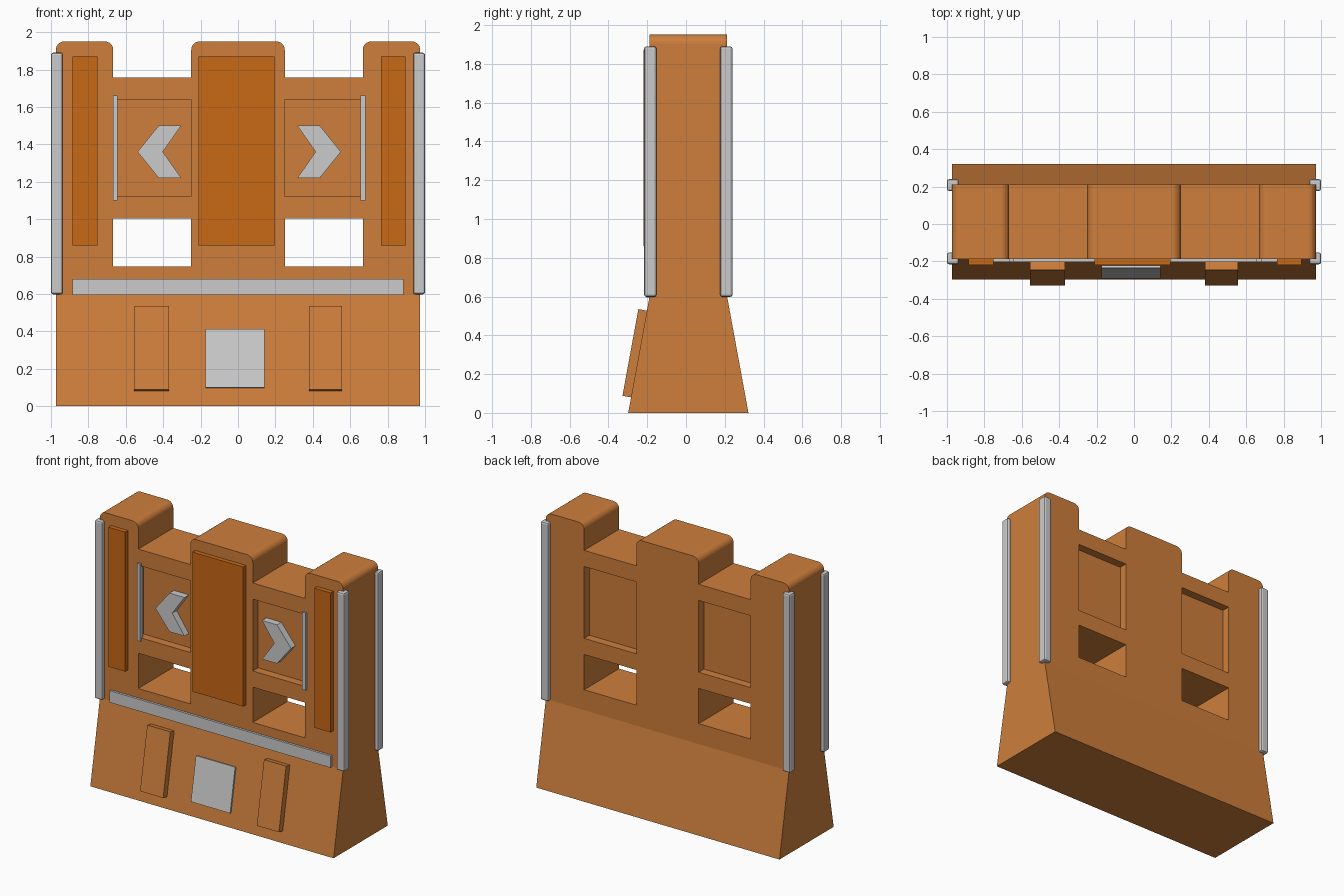
import bpy, bmesh, math

if "Cube" in bpy.data.objects:
    bpy.data.objects.remove(bpy.data.objects["Cube"])

YC = 0.012                       # middle of the wall in depth
FRONT, BACK = YC - 0.2, YC + 0.2
W = 0.974                        # half width of the wall
SLOPE = math.atan2(0.11, 0.6)    # lean of the flared base


def material(name, rgb):
    m = bpy.data.materials.new(name)
    m.diffuse_color = (*rgb, 1)
    m.use_nodes = True
    m.node_tree.nodes["Principled BSDF"].inputs["Base Color"].default_value = m.diffuse_color
    return m


ORANGE = material("orange", (0.62, 0.21, 0.045))
DEEP = material("deep_orange", (0.58, 0.14, 0.008))


def finish(name, bm, mat=None):
    bmesh.ops.recalc_face_normals(bm, faces=bm.faces[:])
    me = bpy.data.meshes.new(name)
    bm.to_mesh(me)
    bm.free()
    ob = bpy.data.objects.new(name, me)
    bpy.context.collection.objects.link(ob)
    if mat:
        me.materials.append(mat)
    return ob


def prism(name, pts, place, a, b, mat=None):
    """Extrude a 2D outline between a and b; place maps (u, v, depth) to xyz."""
    bm = bmesh.new()
    ends = [[bm.verts.new(place(u, v, d)) for u, v in pts] for d in (a, b)]
    for ring in ends:
        bm.faces.new(ring)
    n = len(pts)
    for i in range(n):
        j = (i + 1) % n
        bm.faces.new((ends[0][i], ends[0][j], ends[1][j], ends[1][i]))
    return finish(name, bm, mat)


def along_y(u, v, d):
    return (u, d, v)


def along_x(u, v, d):
    return (d, u, v)


def box(name, x0, x1, y0, y1, z0, z1, mat=None):
    return prism(name, [(x0, z0), (x1, z0), (x1, z1), (x0, z1)], along_y, y0, y1, mat)


# Wall outline: three rounded towers with two notches, traced right to left
def tower(x0, x1, top=1.95, r=0.045):
    arc = [(math.cos(math.radians(a)), math.sin(math.radians(a))) for a in range(0, 91, 15)]
    right = [(x1 - r + r * c, top - r + r * s) for c, s in arc]
    left = [(x0 + r - r * c, top - r + r * s) for c, s in reversed(arc)]
    return right + left


outline = [(-W, 0.6), (W, 0.6)]
outline += tower(0.667, W) + [(0.667, 1.757), (0.25, 1.757)]
outline += tower(-0.25, 0.25) + [(-0.25, 1.757), (-0.667, 1.757)]
outline += tower(-W, -0.667)

# Wall with flared base as one closed mesh
bm = bmesh.new()
rings = []
for y, foot in ((FRONT, FRONT - 0.11), (BACK, BACK + 0.11)):
    up = [bm.verts.new((x, y, z)) for x, z in outline]
    low = [bm.verts.new((x, foot, 0)) for x in (-W, W)]
    bm.faces.new(up)
    bm.faces.new((low[0], low[1], up[1], up[0]))
    rings.append(low + up[1:] + up[:1])
f, k = rings
for i in range(len(f)):
    j = (i + 1) % len(f)
    bm.faces.new((f[i], f[j], k[j], k[i]))
wall = finish("wall", bm, ORANGE)

# Cut through windows and shallow recesses on both faces
for s in (-1, 1):
    x0, x1 = sorted((s * 0.25, s * 0.667))
    cutters = [box("window_cutter", x0, x1, -1, 1, 0.748, 1.003, ORANGE),
               box("recess_cutter", x0, x1, -1, FRONT + 0.06, 1.12, 1.64, ORANGE),
               box("recess_cutter", x0, x1, BACK - 0.06, 1, 1.12, 1.64, ORANGE)]
    for c in cutters:
        mod = wall.modifiers.new("cut", 'BOOLEAN')
        mod.operation, mod.solver, mod.object = 'DIFFERENCE', 'EXACT', c
        bpy.context.view_layer.objects.active = wall
        bpy.ops.object.modifier_apply(modifier=mod.name)
        bpy.data.objects.remove(c, do_unlink=True)

# Raised deep orange panels
for name, x0, x1 in (("centre_panel", -0.21, 0.195),
                     ("left_panel", -0.885, -0.75),
                     ("right_panel", 0.765, 0.895)):
    box(name, x0, x1, FRONT - 0.032, FRONT + 0.02, 0.86, 1.87, DEEP)

# Grey corner rails
for sx in (-1, 1):
    for sy in (-1, 1):
        xs = sorted((sx * 0.937, sx * 1.0))
        ys = sorted((YC + sy * 0.164, YC + sy * 0.228))
        rail = box("corner_rail", *xs, *ys, 0.598, 1.89)
        bev = rail.modifiers.new("bevel", 'BEVEL')
        bev.width, bev.segments = 0.012, 2

# Grey cross bar and thin upright strips
box("cross_bar", -0.885, 0.885, FRONT - 0.016, FRONT + 0.02, 0.595, 0.68)
box("left_strip", -0.668, -0.643, FRONT - 0.014, FRONT + 0.02, 1.10, 1.66)
box("right_strip", 0.655, 0.683, FRONT - 0.014, FRONT + 0.02, 1.10, 1.66)

# Grey chevrons in the front recesses
chevron = [(0.55, 1.36), (0.437, 1.5), (0.317, 1.5), (0.415, 1.36), (0.317, 1.22), (0.437, 1.22)]
prism("right_chevron", chevron, along_y, FRONT + 0.01, FRONT + 0.07)
prism("left_chevron", [(0.013 - x, z) for x, z in chevron], along_y, FRONT + 0.01, FRONT + 0.07)


# Plates lying on the sloped front of the base
def slope_plate(name, x0, x1, z0, z1, thick, mat=None):
    def point(z, out):
        y = FRONT - 0.11 + z * math.tan(SLOPE)
        return (y - out * math.cos(SLOPE), z + out * math.sin(SLOPE))
    pts = [point(z0, -0.02), point(z0, thick), point(z1, thick), point(z1, -0.02)]
    prism(name, pts, along_x, x0, x1, mat)


slope_plate("left_base_block", -0.555, -0.37, 0.08, 0.527, 0.045, ORANGE)
slope_plate("right_base_block", 0.38, 0.557, 0.08, 0.527, 0.045, ORANGE)
slope_plate("base_plate", -0.173, 0.141, 0.098, 0.41, 0.012)
